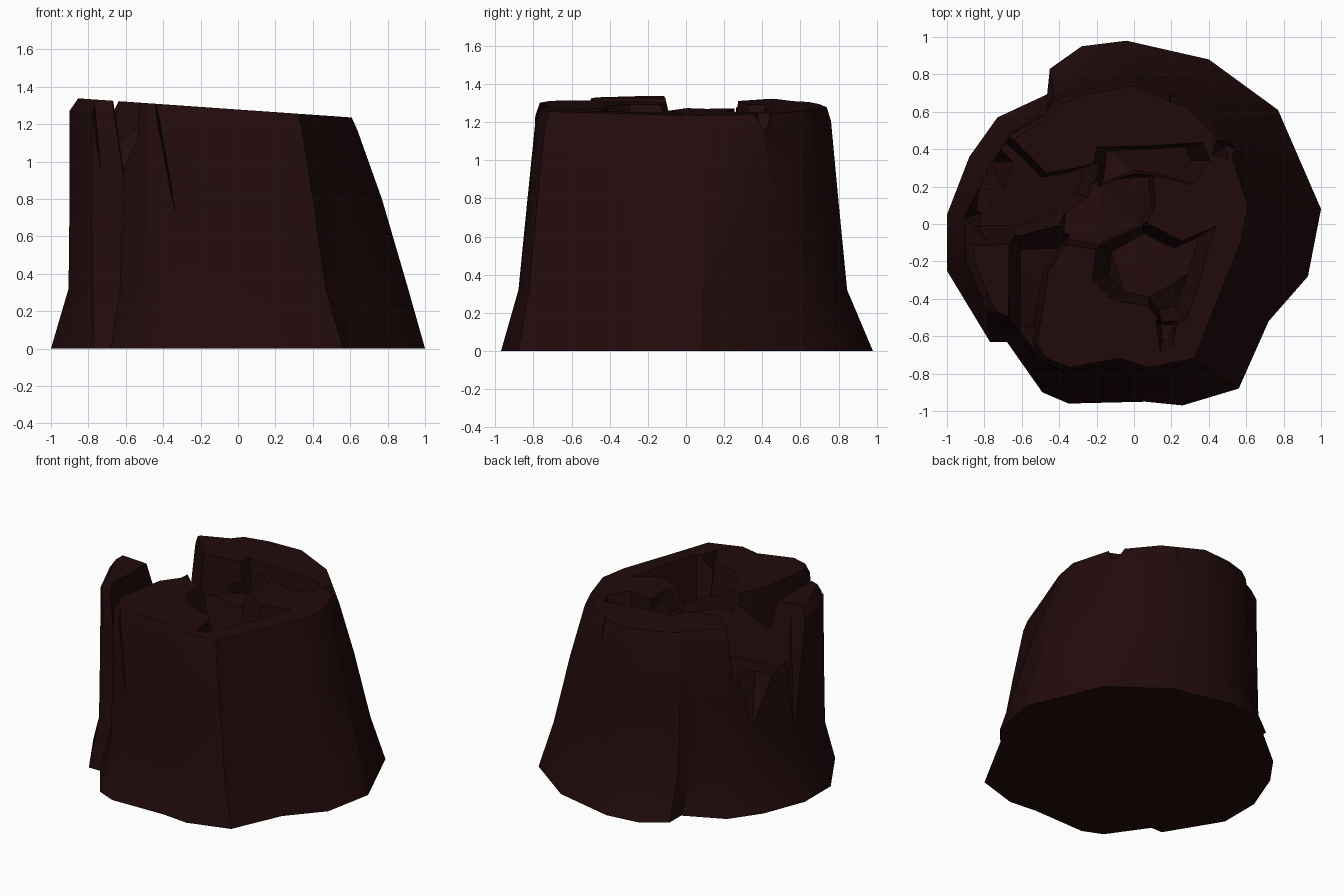
import bpy, bmesh, random
from mathutils import Vector

random.seed(4)
if "Cube" in bpy.data.objects:
    bpy.data.objects.remove(bpy.data.objects["Cube"], do_unlink=True)

bark = bpy.data.materials.new("dark brown bark")
bark.use_nodes = True
colour = (0.016, 0.0033, 0.0036, 1)
bark.diffuse_color = colour
bsdf = bark.node_tree.nodes["Principled BSDF"]
bsdf.inputs["Base Color"].default_value = colour
bsdf.inputs["Roughness"].default_value = 0.9


def loft(name, rings):
    """Closed solid through rings that share a point count."""
    bm = bmesh.new()
    loops = [[bm.verts.new(p) for p in ring] for ring in rings]
    n = len(loops[0])
    for low, high in zip(loops, loops[1:]):
        for i in range(n):
            j = (i + 1) % n
            bm.faces.new((low[i], low[j], high[j], high[i]))
    bm.faces.new(loops[0][::-1])
    bm.faces.new(loops[-1])
    bmesh.ops.recalc_face_normals(bm, faces=bm.faces)
    bmesh.ops.triangulate(bm, faces=[f for f in bm.faces if len(f.verts) > 4])
    mesh = bpy.data.meshes.new(name)
    bm.to_mesh(mesh)
    bm.free()
    mesh.materials.append(bark)
    obj = bpy.data.objects.new(name, mesh)
    bpy.context.collection.objects.link(obj)
    return obj


# Root outline and broken rim outline, point for point
roots = [(1, .08), (.77, .61), (.4, .88), (-.04, .98), (-.28, .95), (-.45, .83), (-.45, .7),
         (-.73, .57), (-.88, .36), (-1, .05), (-1, -.25), (-.77, -.63), (-.68, -.63),
         (-.49, -.9), (-.35, -.96), (.06, -.95), (.26, -.97), (.56, -.88), (.72, -.52), (.93, -.28)]
rim = [(.64, .1), (.54, .4), (.3, .64), (0, .76), (-.25, .72), (-.42, .66), (-.48, .58),
       (-.66, .48), (-.77, .3), (-.9, .05), (-.9, -.2), (-.78, -.48), (-.62, -.55),
       (-.49, -.74), (-.36, -.79), (-.08, -.74), (.08, -.79), (.34, -.74), (.46, -.44), (.6, -.1)]


def rim_height(x):
    return 1.32 - 0.07 * (x + 0.6)


def trunk_ring(z, blend, skew):
    # The flare stays wide towards +x and pulls in fast towards -x
    ring = []
    for a, b in zip(roots, rim):
        a, b = Vector(a), Vector(b)
        p = a.lerp(b, blend - skew * a.normalized().x)
        ring.append((p.x, p.y, z))
    return ring


shoulder = [(x, y, rim_height(x) - 0.07) for x, y in rim]
crown = [(x * .95, y * .97, rim_height(x * .95)) for x, y in rim]
stump = loft("tree_stump", [trunk_ring(0, 0, 0), trunk_ring(.32, .6, .35),
                            trunk_ring(.8, .82, .18), shoulder, crown])

cutters = []


def carve(name, outline, apex, taper, floor, rough=0.0):
    """Cutter that narrows downwards from an outline towards its apex."""
    c = Vector(apex)
    top = [(x, y, 1.42) for x, y in outline]
    bottom = []
    for p in outline:
        q = c + (Vector(p) - c) * taper
        bottom.append((q.x, q.y, floor + random.uniform(-rough, rough)))
    obj = loft(name, [bottom, top])
    obj.hide_render = True
    cutters.append(obj)


# Broken gap in the left-hand back wall, with splits that run down its outside
carve("wall_gap", [(-1.05, -.14), (-.62, -.13), (-.38, -.03), (-.16, .13), (-.1, .36),
                   (-.28, .31), (-.46, .28), (-.64, .46), (-.9, .7)], (-.55, .2), .62, .93, .05)
carve("outer_split", [(-1, -.02), (-.6, .02), (-.5, .34), (-.66, .5), (-.9, .66)],
      (-.77, .33), .04, .6)
carve("side_split", [(-1.02, -.13), (-.76, -.12), (-.72, .1), (-1.02, .2)],
      (-.9, .03), .05, .52)
# Cleft that separates the standing splinter from the front wall
carve("splinter_cleft", [(-.69, -.8), (-.54, -.8), (-.45, -.25), (-.27, .04), (-.68, .03)],
      (-.53, -.3), .5, .88, .05)
# Sunken middle, hollow heart and the groove in front of the back wall
carve("sunken_middle", [(-.44, -.12), (-.22, -.16), (.06, -.04), (.14, .1), (.13, .29),
                        (-.2, .27), (-.42, .15)], (-.12, .1), .8, 1.12, .04)
carve("heart_hollow", [(-.23, -.1), (-.25, -.3), (-.12, -.43), (.08, -.47), (.16, -.58),
                       (.3, -.55), (.4, -.28), (.49, .02), (.28, -.07), (.04, .05)],
      (.08, -.24), .65, .92, .07)
carve("back_groove", [(-.26, .15), (0, .26), (.2, .23), (.36, .19), (.47, .34), (.42, .45),
                      (.1, .43), (-.22, .42)], (0, .34), .65, 1.0, .06)
carve("rim_notch", [(.34, .34), (.5, .28), (.64, .38), (.52, .52), (.38, .47)],
      (.5, .41), .1, 1.1)
carve("front_slot", [(.1, -.5), (.13, -.72), (.22, -.68), (.25, -.5)], (.17, -.56), .4, 1.05)
# Long tapering cracks in the bark
carve("front_crack", [(-.52, -.87), (-.43, -.87), (-.46, -.71)], (-.25, -.88), .05, .32)
carve("splinter_crack", [(-.86, -.56), (-.77, -.62), (-.78, -.43)], (-.68, -.59), .05, .45)
carve("side_crack", [(.7, -.14), (.72, -.02), (.56, -.1)], (.77, -.12), .05, .7)
carve("back_crack", [(.15, .76), (.24, .73), (.19, .6)], (.2, .77), .05, .9)

for cutter in cutters:
    mod = stump.modifiers.new(cutter.name, 'BOOLEAN')
    mod.operation = 'DIFFERENCE'
    mod.solver = 'EXACT'
    mod.object = cutter

# Bake the cuts and drop the cutters
graph = bpy.context.evaluated_depsgraph_get()
carved = bpy.data.meshes.new_from_object(stump.evaluated_get(graph))
stump.modifiers.clear()
stump.data = carved
for cutter in cutters:
    bpy.data.objects.remove(cutter, do_unlink=True)
carved.materials.clear()
carved.materials.append(bark)

bpy.ops.object.select_all(action='DESELECT')
stump.select_set(True)
bpy.context.view_layer.objects.active = stump
bpy.ops.object.shade_smooth_by_angle(angle=0.55)
